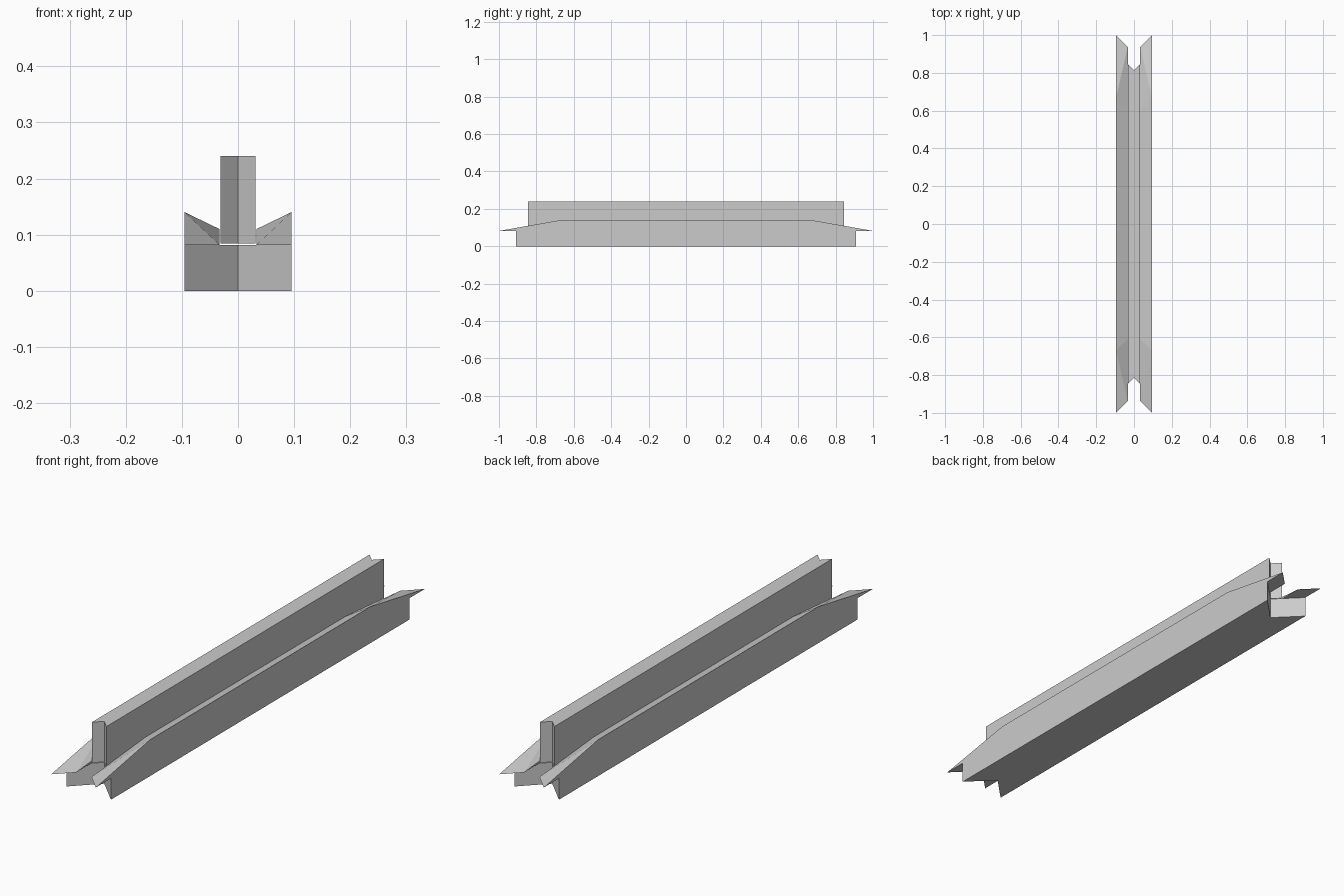
import bpy, bmesh

if "Cube" in bpy.data.objects:
    bpy.data.objects.remove(bpy.data.objects["Cube"])


def loft(name, sections, tip_diagonals=False):
    """Skin a list of closed sections (equal point counts) with end caps."""
    bm = bmesh.new()
    rings = [[bm.verts.new(p) for p in sec] for sec in sections]
    n = len(rings[0])
    for a, b in zip(rings, rings[1:]):
        for i in range(n):
            j = (i + 1) % n
            bm.faces.new((a[i], a[j], b[j], b[i]))
    for ring in (rings[0], rings[-1]):
        if n == 4:
            bm.faces.new(ring)
        else:
            # two flat halves meeting at the centre line form the V notch
            bm.faces.new((ring[0], ring[1], ring[4], ring[5]))
            bm.faces.new((ring[1], ring[2], ring[3], ring[4]))
    if tip_diagonals:
        # fold the twisted end slopes from outer shoulder to inner tip
        for tip, fold in ((rings[0], rings[1]), (rings[-1], rings[-2])):
            face = next(f for f in fold[2].link_faces
                        if fold[3] in f.verts and tip[3] in f.verts)
            bmesh.utils.face_split(face, fold[2], tip[3])
        bmesh.ops.remove_doubles(bm, verts=bm.verts, dist=1e-5)
    bmesh.ops.recalc_face_normals(bm, faces=bm.faces)
    mesh = bpy.data.meshes.new(name)
    bm.to_mesh(mesh)
    bm.free()
    obj = bpy.data.objects.new(name, mesh)
    bpy.context.collection.objects.link(obj)
    return obj


def mitred(profile, reach, side):
    """Place an x-z profile on a 45 degree mitre at one end."""
    return [(x, side * (reach + abs(x)), z) for x, z in profile]


def notched_bar(name, w, z0, z1):
    prof = [(-w, z0), (0, z0), (w, z0), (w, z1), (0, z1), (-w, z1)]
    return loft(name, [mitred(prof, 0.813, s) for s in (-1, 1)])


# Lower beam and upright rail, both with V-notched ends
notched_bar("base_beam", 0.095, 0.0, 0.082)
notched_bar("centre_rail", 0.031, 0.084, 0.24)

# Sloped side flanges that taper to thin pointed tips
for label, m in (("left", -1), ("right", 1)):
    full = [(m * 0.033, 0.082), (m * 0.095, 0.082),
            (m * 0.095, 0.14), (m * 0.033, 0.11)]
    flat = [(x, 0.082) for x, z in full]
    loft(label + "_flange",
         [mitred(flat, 0.905, -1), mitred(full, 0.575, -1),
          mitred(full, 0.575, 1), mitred(flat, 0.905, 1)],
         tip_diagonals=True)
